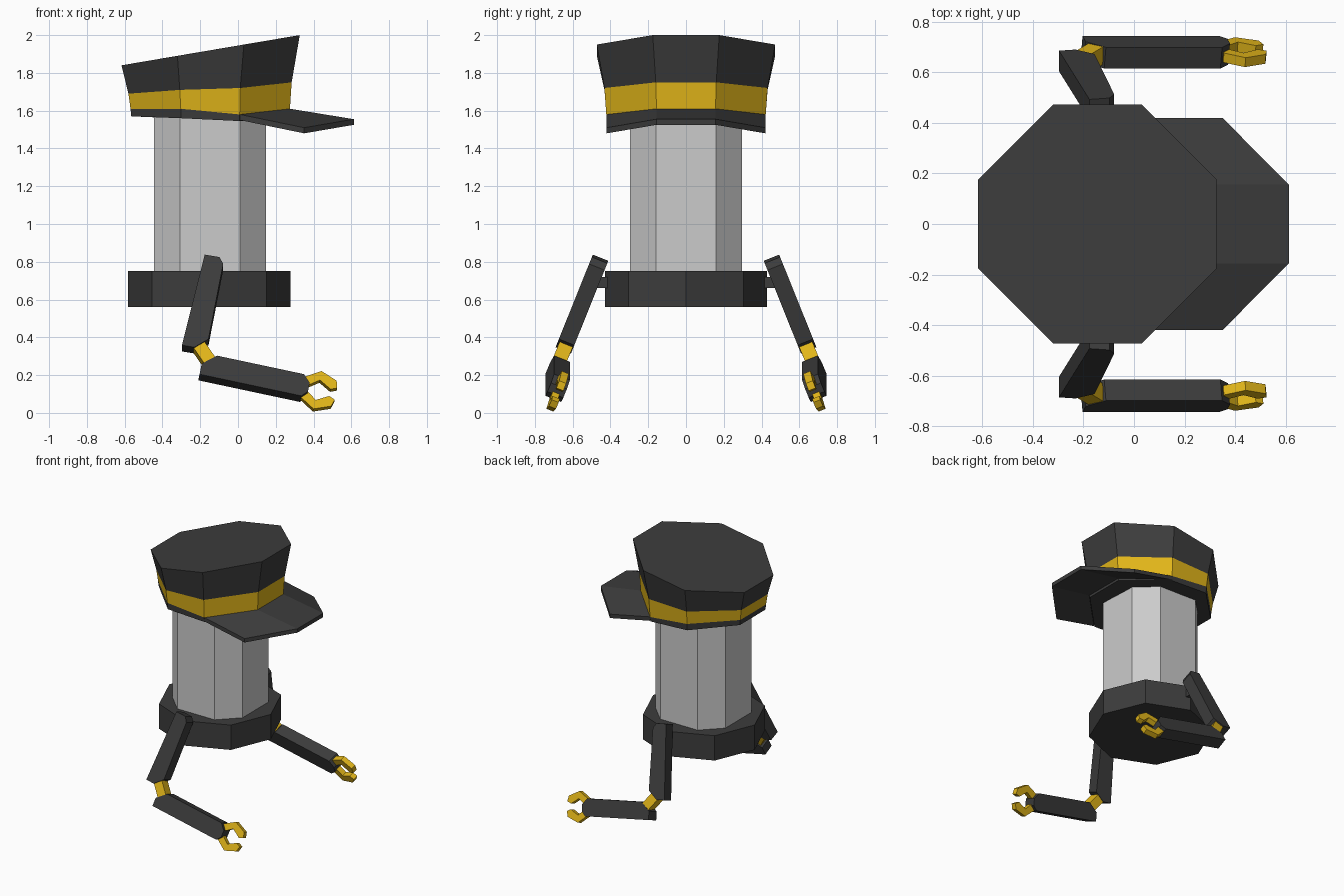
import bpy, bmesh
from math import cos, sin, pi
from mathutils import Vector

if "Cube" in bpy.data.objects:
    bpy.data.objects.remove(bpy.data.objects["Cube"])


def material(name, rgb):
    m = bpy.data.materials.new(name)
    m.diffuse_color = (*rgb, 1)
    m.use_nodes = True
    m.node_tree.nodes["Principled BSDF"].inputs["Base Color"].default_value = m.diffuse_color
    return m


DARK = material("dark", (0.045, 0.045, 0.045))
GOLD = material("gold", (0.75, 0.46, 0.01))


def finish(name, bm, mat=None):
    bmesh.ops.recalc_face_normals(bm, faces=bm.faces)
    me = bpy.data.meshes.new(name)
    bm.to_mesh(me)
    bm.free()
    ob = bpy.data.objects.new(name, me)
    bpy.context.collection.objects.link(ob)
    if mat:
        me.materials.append(mat)
    return ob


def loft(name, rings, mat=None):
    """Skin between closed rings of points, capped at both ends."""
    bm = bmesh.new()
    loops = [[bm.verts.new(p) for p in r] for r in rings]
    for lo, hi in zip(loops, loops[1:]):
        n = len(lo)
        for i in range(n):
            j = (i + 1) % n
            bm.faces.new((lo[i], lo[j], hi[j], hi[i]))
    bm.faces.new(loops[0][::-1])
    bm.faces.new(loops[-1])
    return finish(name, bm, mat)


def octagon(cx, a, b, zs):
    """Chamfered square ring; zs gives heights from back to front."""
    z0, z1, z2, z3 = zs
    return [(cx + a, -b, z3), (cx + a, b, z3), (cx + b, a, z2), (cx - b, a, z1),
            (cx - a, b, z0), (cx - a, -b, z0), (cx - b, -a, z1), (cx + b, -a, z2)]


def slab(name, origin, d, n, profile, t, mat):
    """Extrude a (along, up) profile to thickness t along normal n."""
    o, d, n = Vector(origin), Vector(d).normalized(), Vector(n)
    n = (n - d * n.dot(d)).normalized()
    v = n.cross(d)
    if abs(v.z) > abs(v.x):
        v = v if v.z > 0 else -v
    else:
        v = v if v.x > 0 else -v
    rings = [[o + d * p + v * q + n * s for p, q in profile] for s in (-t / 2, t / 2)]
    return loft(name, rings, mat)


# Base plate and body column
loft("base", [[(-0.152 + 0.43 * cos(i * pi / 4), 0.43 * sin(i * pi / 4), z)
               for i in range(8)] for z in (0.56, 0.75)], DARK)
loft("body", [octagon(-0.148, 0.297, 0.158, [z] * 4) for z in (0.75, 1.59)])

# Cap: rim, band and flared crown
under = octagon(-0.147, 0.418, 0.155, (1.57, 1.56, 1.545, 1.565))
low = octagon(-0.147, 0.422, 0.156, (1.61, 1.61, 1.58, 1.61))
mid = octagon(-0.148, 0.432, 0.16, (1.69, 1.71, 1.72, 1.75))
top = octagon(-0.145, 0.472, 0.176, (1.84, 1.89, 1.95, 2.0))
loft("cap_rim", [under, low], DARK)
loft("cap_band", [low, mid], GOLD)
loft("cap_crown", [mid, top], DARK)

# Cap visor: three folded panels extruded downwards
bm = bmesh.new()
inner = [(0.01, -0.42, 1.58), (0.275, -0.156, 1.61), (0.275, 0.156, 1.61), (0.01, 0.42, 1.58)]
outer = [(0.35, -0.42, 1.51), (0.613, -0.156, 1.555), (0.613, 0.156, 1.555), (0.35, 0.42, 1.51)]
vi, vo = [[bm.verts.new(p) for p in row] for row in (inner, outer)]
for i in range(3):
    bm.faces.new((vi[i], vo[i], vo[i + 1], vi[i + 1]))
ext = bmesh.ops.extrude_face_region(bm, geom=bm.faces[:], use_keep_orig=True)
bmesh.ops.translate(bm, vec=(0, 0, -0.03),
                    verts=[g for g in ext["geom"] if isinstance(g, bmesh.types.BMVert)])
finish("cap_visor", bm, DARK)

# Arms, lying in planes that lean outwards
UPPER = [(0, -0.04), (0, 0.04), (0.035, 0.066), (0.47, 0.066), (0.53, 0), (0.53, -0.066)]
FORE = [(0, -0.062), (0, 0), (0.07, 0.062), (0.54, 0.062), (0.58, 0.02), (0.58, -0.03),
        (0.55, -0.062)]
FINGER = [(0.55, 0.02), (0.55, 0.06), (0.628, 0.11), (0.717, 0.074), (0.728, 0.034),
          (0.695, 0.02), (0.63, 0.058), (0.58, 0.02)]
BLOCK = [(0, -0.034), (0.13, -0.034), (0.13, 0.034), (0, 0.034)]

for s, side in ((1, "left"), (-1, "right")):
    n = (0, 0.927 * s, 0.375)
    slab("shoulder_peg_" + side, (-0.15, 0.38 * s, 0.69), (0, s, 0), (0, 0, 1),
         [(0, -0.03), (0.1, -0.03), (0.1, 0.03), (0, 0.03)], 0.06, DARK)
    slab("upper_arm_" + side, (-0.137, 0.455 * s, 0.815), (-0.095, 0.195 * s, -0.485), n,
         UPPER, 0.088, DARK)
    slab("elbow_" + side, (-0.215, 0.635 * s, 0.36), (0.55, 0.33 * s, -0.8), n,
         BLOCK, 0.075, GOLD)
    fo, fd = (-0.195, 0.68 * s, 0.245), (0.978, 0, -0.208)
    slab("forearm_" + side, fo, fd, n, FORE, 0.09, DARK)
    for k, pos in ((1, "upper"), (-1, "lower")):
        slab(f"claw_{pos}_{side}", fo, fd, n, [(p, q * k) for p, q in FINGER], 0.04, GOLD)
